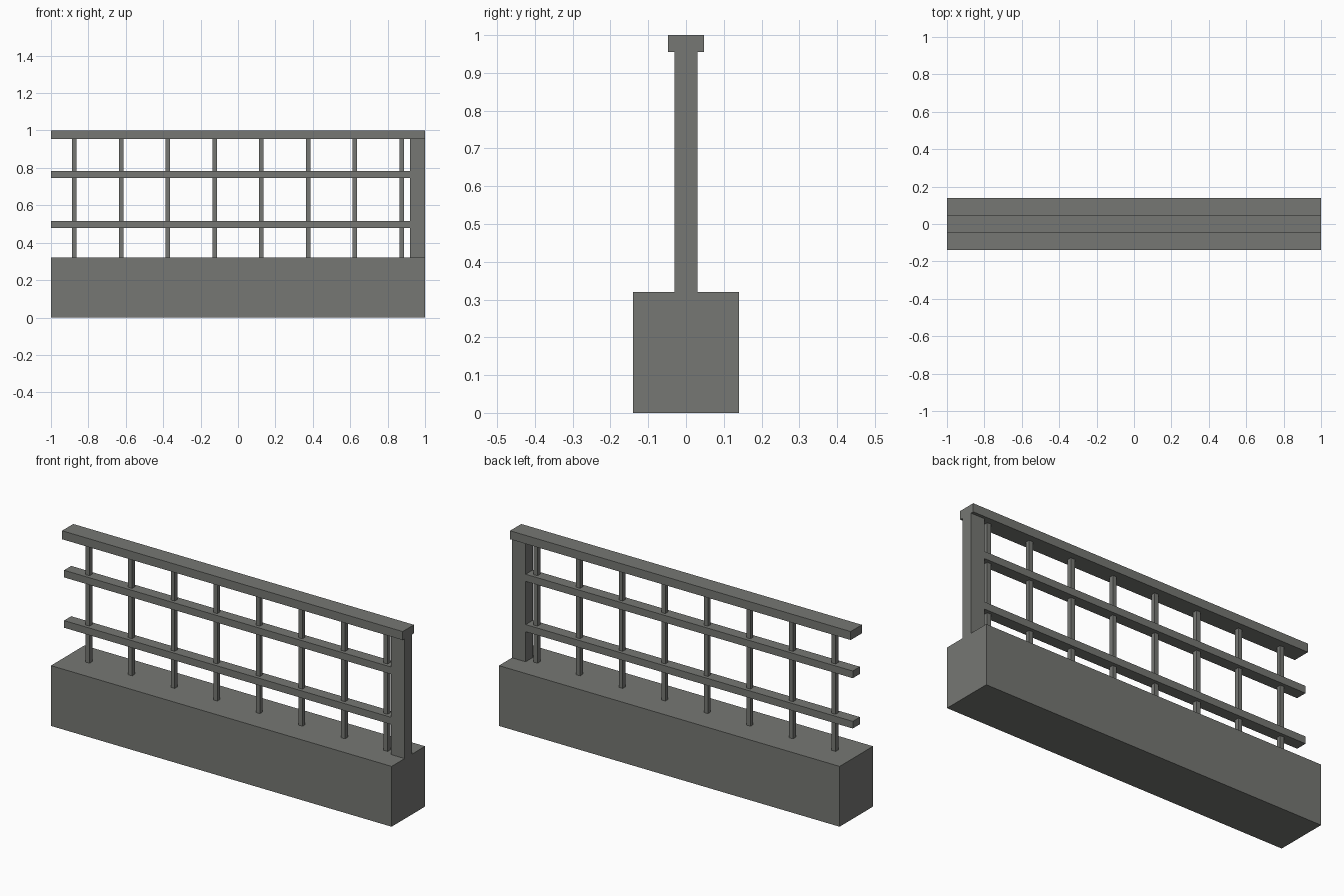
import bpy

default_cube = bpy.data.objects.get("Cube")
if default_cube:
    bpy.data.objects.remove(default_cube, do_unlink=True)

# Single stone grey colour
GREY = (0.18, 0.185, 0.172, 1.0)
grey = bpy.data.materials.new("stone_grey")
grey.use_nodes = True
grey.diffuse_color = GREY
bsdf = next(n for n in grey.node_tree.nodes if n.type == "BSDF_PRINCIPLED")
bsdf.inputs["Base Color"].default_value = GREY
bsdf.inputs["Roughness"].default_value = 0.8


def box(name, x, y, z):
    """Add a box from its (low, high) extents along each axis."""
    spans = (x, y, z)
    bpy.ops.mesh.primitive_cube_add(size=1, location=[(a + b) / 2 for a, b in spans])
    obj = bpy.context.object
    obj.name = obj.data.name = name
    obj.scale = [b - a for a, b in spans]
    bpy.ops.object.transform_apply(location=False, rotation=False, scale=True)
    obj.data.materials.append(grey)
    return obj


def around(centre, half):
    return (centre - half, centre + half)


BASE_TOP = 0.32
RAIL_BOTTOM = 0.955
POST_X = 0.92

# Solid base wall, end post and top handrail
box("base_wall", (-1, 1), around(0, 0.14), (0, BASE_TOP))
box("end_post", (POST_X, 1), around(0, 0.031), (BASE_TOP, RAIL_BOTTOM))
box("handrail", (-1, 1), around(0, 0.047), (RAIL_BOTTOM, 1))

# Two horizontal rails that run into the post
for name, z in (("lower_rail", 0.498), ("upper_rail", 0.765)):
    box(name, (-1, POST_X), around(0, 0.03), around(z, 0.019))

# Evenly spaced upright bars
for i in range(8):
    box(f"upright_bar_{i + 1}", around(-0.875 + i * 0.25, 0.0115),
        around(0, 0.0115), (BASE_TOP, RAIL_BOTTOM))
